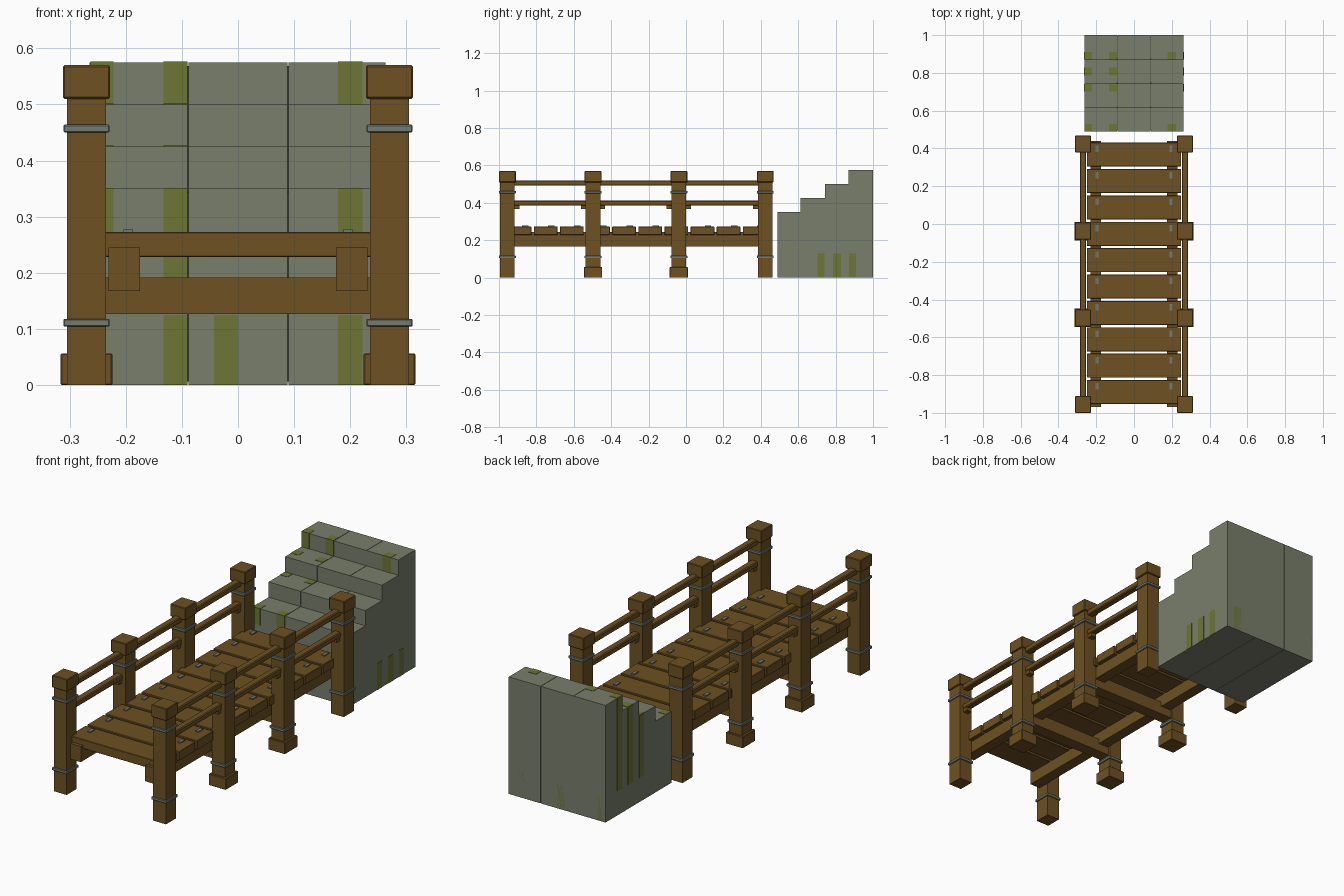
import bpy
import bmesh
from mathutils import Vector

if "Cube" in bpy.data.objects:
    bpy.data.objects.remove(bpy.data.objects["Cube"])


def material(name, rgb):
    m = bpy.data.materials.new(name)
    m.use_nodes = True
    color = (*rgb, 1)
    m.diffuse_color = color
    m.node_tree.nodes["Principled BSDF"].inputs["Base Color"].default_value = color
    return m


wood = material("brown wood", (0.155, 0.083, 0.016))
stone = material("grey stone", (0.19, 0.21, 0.145))
moss = material("green moss", (0.155, 0.18, 0.035))
metal = material("grey metal", (0.17, 0.2, 0.17))
seam = material("dark seam", (0.06, 0.07, 0.045))


def finish(name, bm, mat, bevel=0):
    mesh = bpy.data.meshes.new(name)
    bmesh.ops.recalc_face_normals(bm, faces=bm.faces)
    bm.to_mesh(mesh)
    bm.free()
    mesh.materials.append(mat)
    obj = bpy.data.objects.new(name, mesh)
    bpy.context.collection.objects.link(obj)
    if bevel:
        mod = obj.modifiers.new("Bevel", "BEVEL")
        mod.width = bevel
        mod.segments = 1
    return obj


def box(name, xs, ys, zs, mat, bevel=0):
    """Box from its (low, high) range on each axis."""
    bm = bmesh.new()
    bmesh.ops.create_cube(bm, size=1)
    lo, hi = (Vector(p) for p in zip(xs, ys, zs))
    for v in bm.verts:
        v.co = [(a + b) / 2 + c * (b - a) for a, b, c in zip(lo, hi, v.co)]
    return finish(name, bm, mat, bevel)


def around(c, half):
    return (c - half, c + half)


def stair(name, xs, mat, inset=0):
    """Stepped side profile extruded across x."""
    pts = [(STEP_Y[0] + inset, inset)]
    for i, z in enumerate(STEP_Z):
        pts.append((STEP_Y[i] + inset, z - inset))
        last = i == len(STEP_Z) - 1
        pts.append((STEP_Y[i + 1] + (-inset if last else inset), z - inset))
    pts.append((STEP_Y[-1] - inset, inset))
    bm = bmesh.new()
    face = bm.faces.new([bm.verts.new((xs[0], y, z)) for y, z in pts])
    ext = bmesh.ops.extrude_face_region(bm, geom=[face])
    moved = [g for g in ext["geom"] if isinstance(g, bmesh.types.BMVert)]
    bmesh.ops.translate(bm, verts=moved, vec=(xs[1] - xs[0], 0, 0))
    return finish(name, bm, mat)


# Posts with caps, metal bands and feet
POST_X = 0.27
POST_Y = [-0.955, -0.497, -0.038, 0.424]
for side, s in (("left", 1), ("right", -1)):
    x = s * POST_X
    for i, y in enumerate(POST_Y):
        tag = f"{side}_{i + 1}"
        box("post_" + tag, around(x, 0.035), around(y, 0.039), (0, 0.53), wood)
        box("post_cap_" + tag, around(x, 0.042), around(y, 0.045), (0.51, 0.57), wood, 0.003)
        for level, z in (("lower", 0.111), ("upper", 0.457)):
            box(f"{level}_band_{tag}", around(x, 0.041), around(y, 0.045),
                around(z, 0.007), metal, 0.002)
        if i in (1, 2):
            box("post_foot_" + tag, around(x, 0.046), around(y, 0.049), (0, 0.056), wood, 0.002)

    # Handrails with small brackets beside each post
    for i in range(len(POST_Y) - 1):
        a, b = POST_Y[i] + 0.035, POST_Y[i + 1] - 0.035
        tag = f"{side}_{i + 1}"
        box("lower_rail_" + tag, around(x, 0.017), (a, b), (0.385, 0.412), wood, 0.004)
        box("upper_rail_" + tag, around(x, 0.017), (a, b), (0.492, 0.52), wood, 0.004)
        for end, y in (("front", a + 0.015), ("back", b - 0.015)):
            box(f"rail_bracket_{end}_{tag}", around(x, 0.014), around(y, 0.015),
                (0.368, 0.387), wood)

    # Long beam under the deck
    box("deck_beam_" + side, around(s * 0.203, 0.028), (-0.97, 0.44), (0.168, 0.245), wood)

# Cross beams between the middle posts
for i in (1, 2):
    box(f"cross_beam_{i}", (-0.24, 0.24), around(POST_Y[i], 0.03), (0.127, 0.192), wood)

# Deck planks with nails
for i in range(10):
    y = -0.89 + 0.1397 * i
    box(f"plank_{i + 1}", around(0, 0.25), around(y, 0.0635), (0.228, 0.273), wood, 0.002)
    for side, s in (("left", 1), ("right", -1)):
        box(f"nail_{side}_{i + 1}", around(s * 0.196, 0.008), around(y + 0.03, 0.017),
            (0.27, 0.278), metal)

# Stone stairs in three columns around a dark core
STEP_Y = [0.49, 0.613, 0.742, 0.87, 1.0]
STEP_Z = [0.35, 0.425, 0.5, 0.575]
HALF = 0.263
cuts = [-HALF, -0.089, 0.089, HALF]
for i in range(3):
    stair(f"stair_column_{i + 1}",
          (cuts[i] + 0.001 * (i > 0), cuts[i + 1] - 0.001 * (i < 2)), stone)
stair("stair_core", around(0, HALF - 0.02), seam, 0.006)

# Moss plates on the risers, treads, back and sides
T = 0.0015
outer, inner, middle, far = (-HALF, -0.222), (-0.133, -0.09), (-0.043, 0), (0.178, 0.222)
for i, xs in enumerate((outer, inner, far)):
    box(f"moss_top_riser_{i}", xs, around(STEP_Y[3], T), (0.5, 0.575 + T), moss)
    box(f"moss_low_riser_{i}", xs, around(STEP_Y[0], T), (0.27, 0.35 + T), moss)
    box(f"moss_low_tread_{i}", xs, (0.49, 0.53), around(0.35, T), moss)
    box(f"moss_top_tread_{i}", xs, (0.87, 0.91), around(0.575, T), moss)
for i, xs in enumerate((inner, far)):
    box(f"moss_mid_riser_{i}", xs, around(STEP_Y[0], T), (0.19, 0.23), moss)
for i, xs in enumerate((inner, middle, far)):
    box(f"moss_base_riser_{i}", xs, around(STEP_Y[0], T), (0, 0.125), moss)
for i, xs in enumerate((outer, middle, far)):
    box(f"moss_back_{i}", xs, around(STEP_Y[-1] - T, T), (0, 0.125), moss)
for i, xs in enumerate((outer, inner)):
    box(f"moss_third_tread_{i}", xs, (0.787, 0.828), around(0.5, T), moss)
    box(f"moss_second_tread_{i}", xs, (0.702, 0.74), around(0.425, T), moss)
for i, (ys, top) in enumerate((((0.702, 0.74), 0.425), ((0.787, 0.828), 0.5), ((0.872, 0.91), 0.575))):
    box(f"moss_left_side_{i}", around(HALF, T), ys, (0, 0.13), moss)
    box(f"moss_right_side_{i}", around(-HALF, T), ys, (0.12, top), moss)
